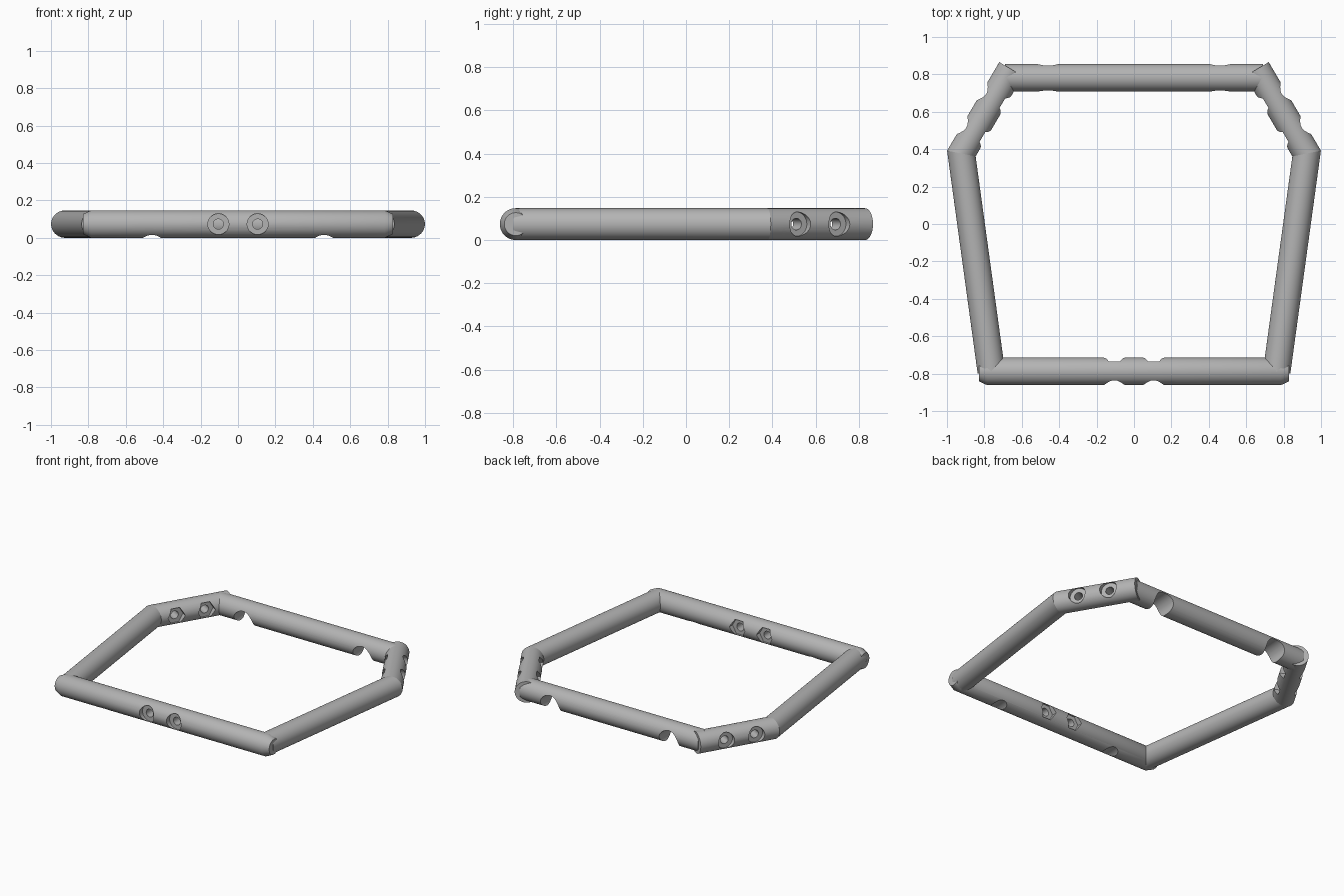
import bpy, bmesh, math
from mathutils import Vector

if "Cube" in bpy.data.objects:
    bpy.data.objects.remove(bpy.data.objects["Cube"])

R = 0.0735          # tube radius, also height of the tube axes
UP = Vector((0, 0, 1))

grey = bpy.data.materials.new("matte_grey")
grey.use_nodes = True
grey.diffuse_color = (0.45, 0.45, 0.45, 1)
grey.node_tree.nodes["Principled BSDF"].inputs["Base Color"].default_value = (0.45, 0.45, 0.45, 1)


def P(x, y, z=R):
    return Vector((x, y, z))


def rod(name, stations, sides=64, mitre=None):
    """Solid rod through (point, radius) stations; mitre = (point, outward normal)."""
    axis = (stations[-1][0] - stations[0][0]).normalized()
    u = UP.cross(axis).normalized()
    v = axis.cross(u)
    bm = bmesh.new()
    rings = []
    for point, radius in stations:
        ring = []
        for i in range(sides):
            a = math.tau * i / sides
            ring.append(bm.verts.new(point + radius * (u * math.cos(a) + v * math.sin(a))))
        rings.append(ring)
    for lower, upper in zip(rings, rings[1:]):
        for i in range(sides):
            j = (i + 1) % sides
            bm.faces.new((lower[i], lower[j], upper[j], upper[i]))
    bm.faces.new(rings[0][::-1])
    bm.faces.new(rings[-1])
    if mitre:
        cut = bmesh.ops.bisect_plane(bm, geom=bm.verts[:] + bm.edges[:] + bm.faces[:],
                                     plane_co=mitre[0], plane_no=mitre[1], clear_outer=True)
        edges = [e for e in cut["geom_cut"] if isinstance(e, bmesh.types.BMEdge)]
        bmesh.ops.contextual_create(bm, geom=edges)
    bmesh.ops.recalc_face_normals(bm, faces=bm.faces[:])
    mesh = bpy.data.meshes.new(name)
    bm.to_mesh(mesh)
    bm.free()
    mesh.materials.append(grey)
    obj = bpy.data.objects.new(name, mesh)
    bpy.context.collection.objects.link(obj)
    return obj


def activate(obj):
    bpy.ops.object.select_all(action='DESELECT')
    obj.select_set(True)
    bpy.context.view_layer.objects.active = obj


def carve(obj, cutter):
    cutter.hide_render = True
    activate(obj)
    mod = obj.modifiers.new("carve", 'BOOLEAN')
    mod.operation = 'DIFFERENCE'
    mod.solver = 'EXACT'
    mod.object = cutter
    bpy.ops.object.modifier_apply(modifier=mod.name)
    bpy.data.objects.remove(cutter)


def bolt_holes(obj, centre, along, outward):
    """Two bolt holes: round counterbore outside, hexagonal nut pocket inside."""
    for s in (-1, 1):
        c = centre + along * (0.105 * s)
        carve(obj, rod("bore_cutter", [(c - outward * 0.2, 0.027), (c + outward * 0.2, 0.027)], 32))
        carve(obj, rod("head_cutter", [(c + outward * 0.038, 0.056), (c + outward * 0.2, 0.056)], 48))
        carve(obj, rod("nut_cutter", [(c - outward * 0.2, 0.06), (c - outward * 0.038, 0.06)], 6))


def saddle_cuts(obj):
    """Sloping round channels that pass under the front and back tubes."""
    for s in (-1, 1):
        carve(obj, rod("channel_cutter", [(P(0.46 * s, -1.2, -0.078), 0.073),
                                          (P(0.46 * s, 1.2, 0.056), 0.073)]))


# Front tube with tapered ends
front = rod("front_tube", [(P(-0.83, -0.788), 0.053), (P(-0.785, -0.788), R),
                           (P(0.785, -0.788), R), (P(0.83, -0.788), 0.053)])
bolt_holes(front, P(0, -0.788), Vector((1, 0, 0)), Vector((0, -1, 0)))
saddle_cuts(front)

# Back tube
back = rod("back_tube", [(P(-0.69, 0.782), R), (P(0.69, 0.782), R)])
saddle_cuts(back)

# Side tubes and angled corner tubes, mitred where they meet
parts = [front, back]
for side, s in (("left", 1), ("right", -1)):
    start, joint, end = P(0.763 * s, -0.79), P(0.923 * s, 0.377), P(0.657 * s, 0.828)
    d1, d2 = (joint - start).normalized(), (end - joint).normalized()
    normal = (d1 + d2).normalized()
    parts.append(rod(side + "_side_tube", [(start, R), (joint + d1 * 0.1, R)],
                     mitre=(joint, normal)))
    corner = rod(side + "_corner_tube", [(joint - d2 * 0.1, R), (end, R)],
                 mitre=(joint, -normal))
    outward = Vector((d2.y, -d2.x, 0)) * s
    bolt_holes(corner, joint + d2 * 0.238, d2, outward)
    parts.append(corner)

for obj in parts:
    activate(obj)
    bpy.ops.object.shade_smooth_by_angle(angle=math.radians(30))
